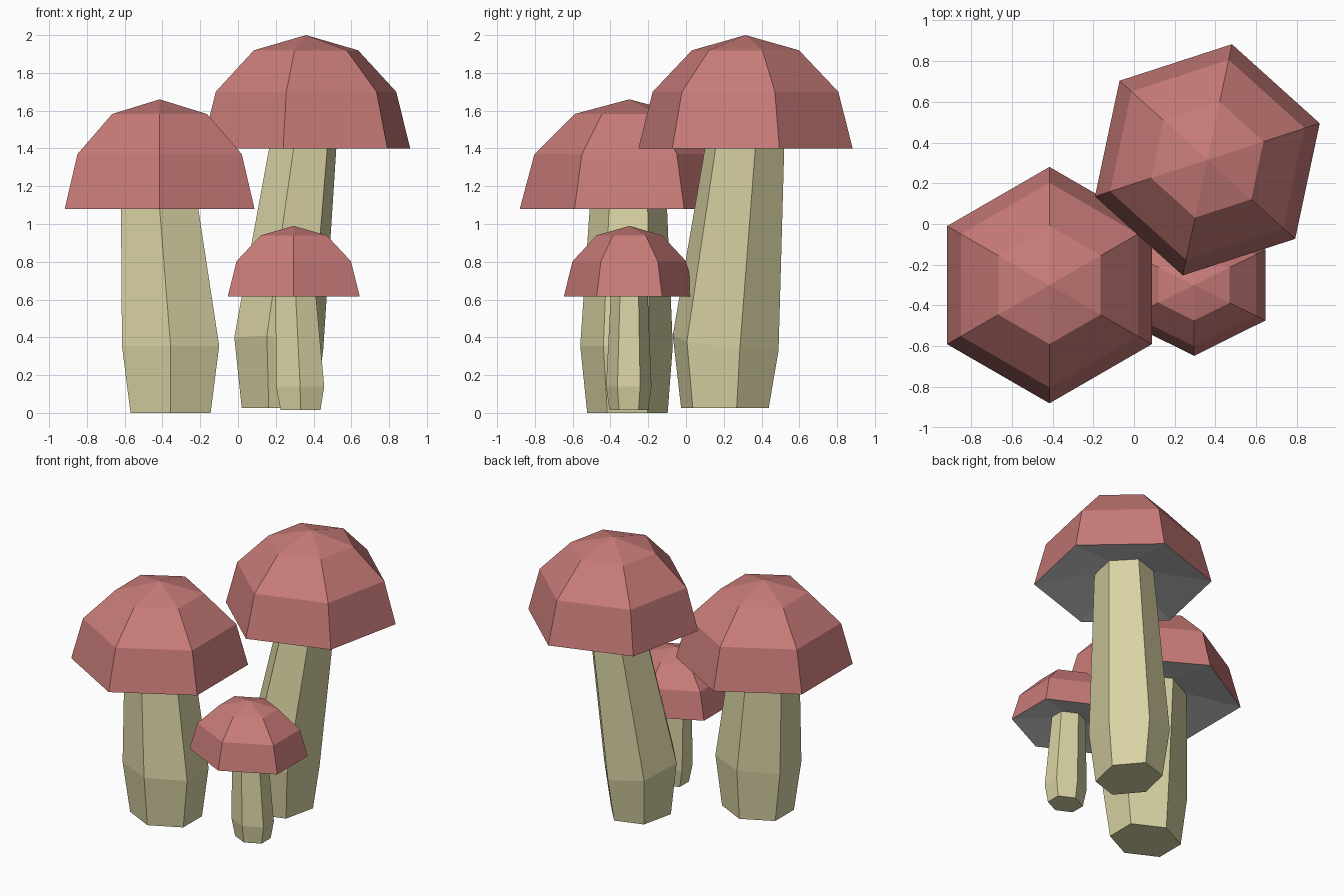
import bpy, bmesh
from math import radians, sin, cos, pi

if "Cube" in bpy.data.objects:
    bpy.data.objects.remove(bpy.data.objects["Cube"])

SIDES = 6


def material(name, color):
    m = bpy.data.materials.new(name)
    m.diffuse_color = color
    m.use_nodes = True
    m.node_tree.nodes["Principled BSDF"].inputs["Base Color"].default_value = m.diffuse_color
    return m


CAP = material("cap_red", (0.58, 0.20, 0.19, 1))
STEM = material("stem_cream", (0.69, 0.65, 0.37, 1))


def ring(bm, cx, cy, z, rx, ry, rot, tilt=(0, 0)):
    """Six-sided ring; tilt is the height slope along x and y."""
    verts = []
    for i in range(SIDES):
        a = radians(rot) + 2 * pi * i / SIDES
        dx, dy = rx * cos(a), ry * sin(a)
        verts.append(bm.verts.new((cx + dx, cy + dy, z + tilt[0] * dx + tilt[1] * dy)))
    return verts


def bridge(bm, low, high):
    for i in range(SIDES):
        j = (i + 1) % SIDES
        bm.faces.new((low[i], low[j], high[j], high[i]))


def fan(bm, loop, tip, up=True):
    v = bm.verts.new(tip)
    for i in range(SIDES):
        a, b = loop[i], loop[(i + 1) % SIDES]
        bm.faces.new((a, b, v) if up else (b, a, v))


def finish(bm, name, mat=None):
    me = bpy.data.meshes.new(name)
    bm.to_mesh(me)
    bm.free()
    ob = bpy.data.objects.new(name, me)
    bpy.context.collection.objects.link(ob)
    if mat:
        me.materials.append(mat)


def make_cap(name, cx, cy, z, rx, ry, h, rot):
    # faceted half-sphere dome
    bm = bmesh.new()
    rings = []
    for k in range(3):
        t = radians(30 * k)
        rings.append(ring(bm, cx, cy, z + h * sin(t), rx * cos(t), ry * cos(t), rot))
    bridge(bm, rings[0], rings[1])
    bridge(bm, rings[1], rings[2])
    fan(bm, rings[2], (cx, cy, z + h))
    finish(bm, name + "_cap", CAP)
    # grey, slightly hollow underside
    bm = bmesh.new()
    fan(bm, ring(bm, cx, cy, z, rx, ry, rot), (cx, cy, z + 0.19 * h), up=False)
    finish(bm, name + "_underside")


def make_stem(name, sections, rot, tilt=(0, 0)):
    # base, tilted bulge and top
    bm = bmesh.new()
    loops = [ring(bm, *s, rot, tilt if i == 1 else (0, 0)) for i, s in enumerate(sections)]
    for low, high in zip(loops, loops[1:]):
        bridge(bm, low, high)
    bm.faces.new(loops[0][::-1])
    bm.faces.new(loops[-1])
    finish(bm, name + "_stem", STEM)


# left mushroom
make_cap("left_mushroom", -0.415, -0.30, 1.08, 0.58, 0.58, 0.58, 30)
make_stem("left_mushroom", [(-0.357, -0.31, 0.0, 0.245, 0.213),
                            (-0.357, -0.315, 0.355, 0.297, 0.245),
                            (-0.422, -0.304, 1.17, 0.229, 0.20)], 30)

# tall leaning mushroom
make_cap("tall_mushroom", 0.36, 0.315, 1.40, 0.58, 0.58, 0.60, 18)
make_stem("tall_mushroom", [(0.215, 0.206, 0.025, 0.202, 0.24),
                            (0.216, 0.21, 0.37, 0.244, 0.29),
                            (0.355, 0.32, 1.50, 0.178, 0.21)], 15, (-0.09, -0.12))

# small mushroom
make_cap("small_mushroom", 0.295, -0.30, 0.615, 0.404, 0.347, 0.375, 30)
make_stem("small_mushroom", [(0.331, -0.303, 0.015, 0.122, 0.103),
                             (0.329, -0.303, 0.14, 0.147, 0.12),
                             (0.303, -0.30, 0.67, 0.121, 0.096)], 30)
